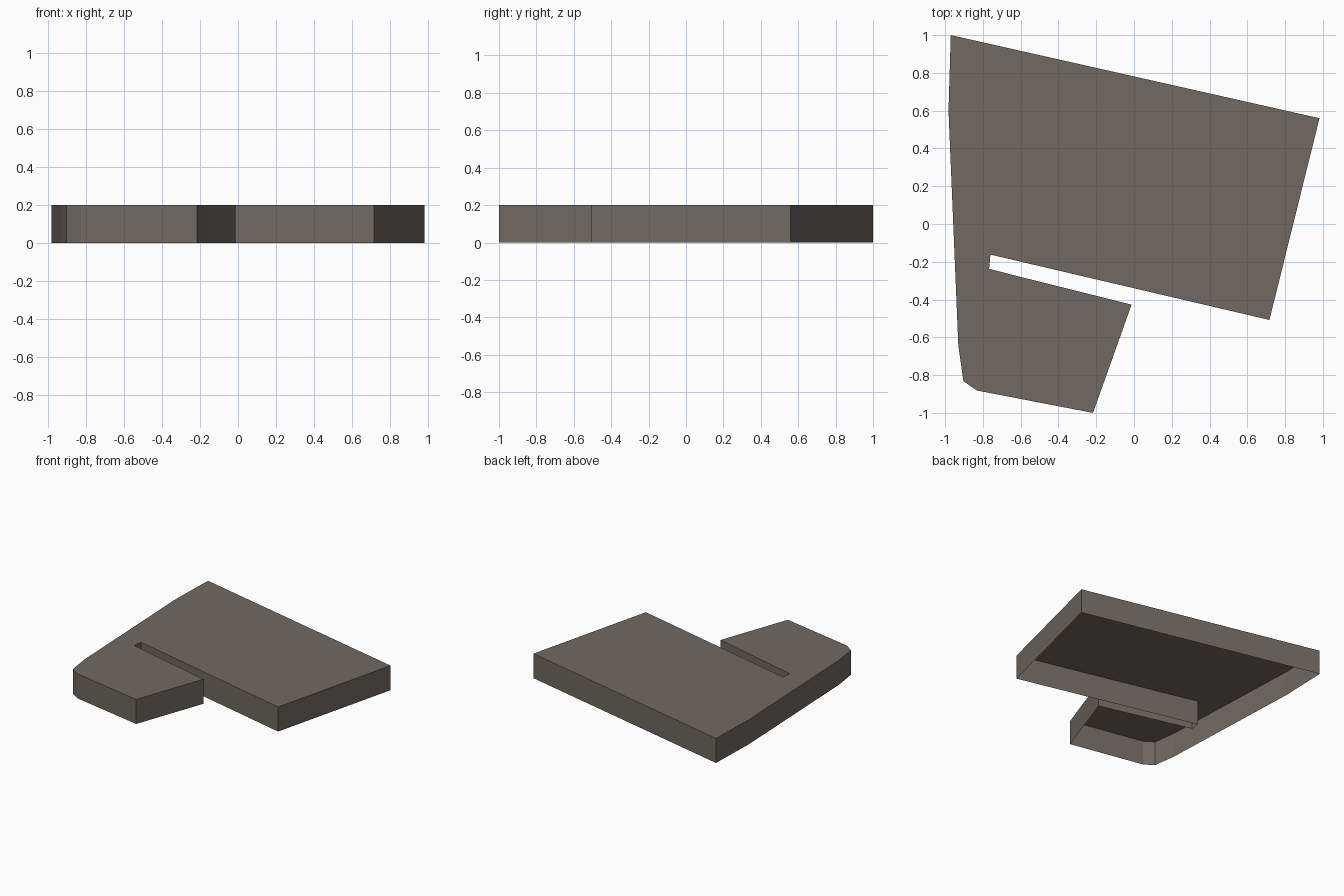
import bpy, bmesh

if "Cube" in bpy.data.objects:
    bpy.data.objects.remove(bpy.data.objects["Cube"])

HEIGHT = 0.2

# Roof outline, clockwise from the back left corner
outline = [
    (-0.97, 1.0), (0.982, 0.56), (0.717, -0.508),        # main wing
    (-0.76, -0.162), (-0.767, -0.238),                   # narrow slot
    (-0.013, -0.427), (-0.217, -1.0),                    # small wing
    (-0.83, -0.882), (-0.903, -0.833), (-0.93, -0.645),  # blunted corner
    (-0.982, 0.6),                                       # long left side
]

# One flat colour
mat = bpy.data.materials.new("warm grey")
mat.diffuse_color = (0.162, 0.142, 0.125, 1)
mat.use_nodes = True
mat.node_tree.nodes["Principled BSDF"].inputs["Base Color"].default_value = mat.diffuse_color

# Flat roof on thin walls, open underneath
bm = bmesh.new()
roof = [bm.verts.new((x, y, HEIGHT)) for x, y in outline]
foot = [bm.verts.new((x, y, 0)) for x, y in outline]
bm.faces.new(roof[::-1])
n = len(outline)
for i in range(n):
    j = (i + 1) % n
    bm.faces.new((roof[i], roof[j], foot[j], foot[i]))
bm.normal_update()

mesh = bpy.data.meshes.new("building_shell")
bm.to_mesh(mesh)
bm.free()
mesh.materials.append(mat)
obj = bpy.data.objects.new("building_shell", mesh)
bpy.context.collection.objects.link(obj)
